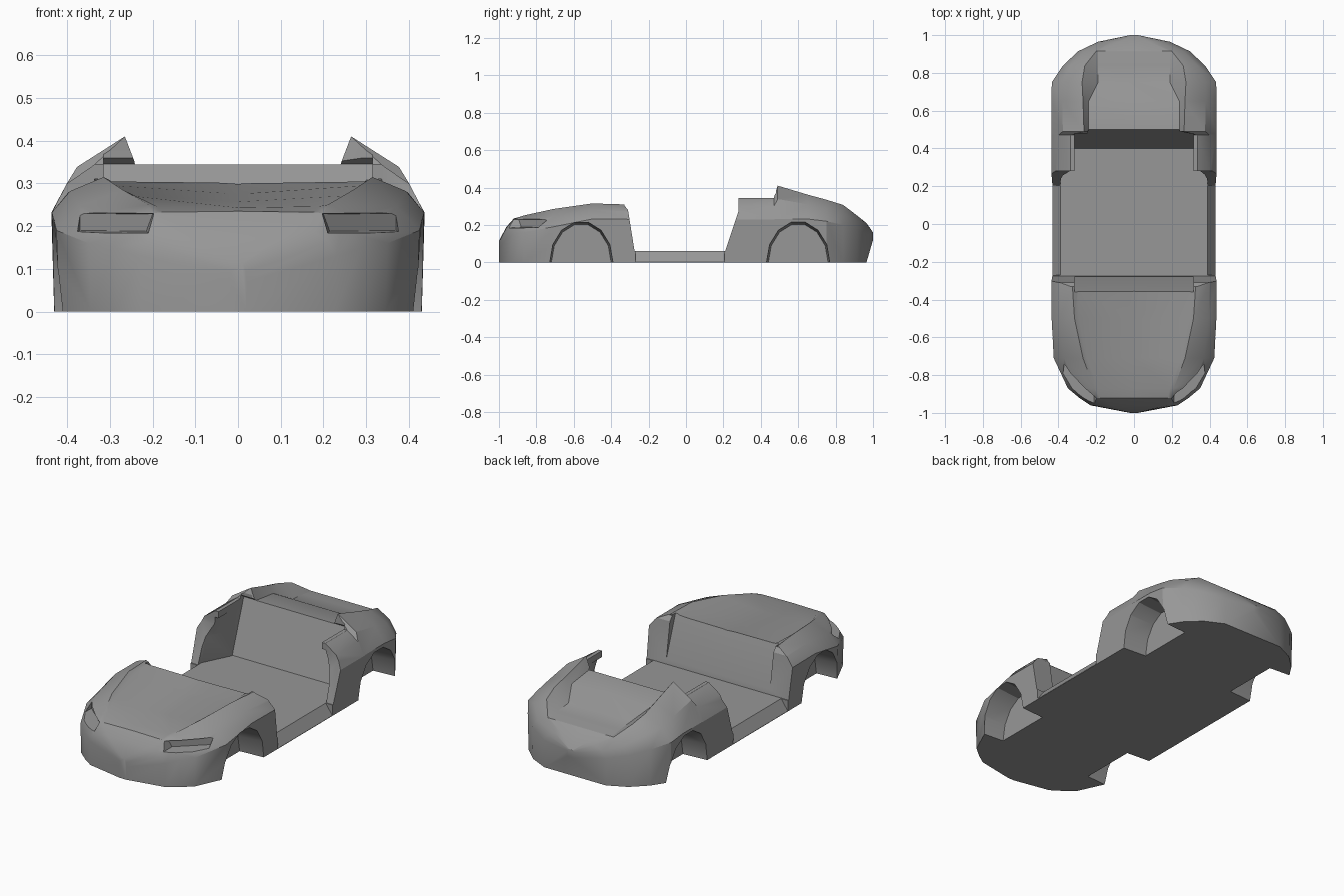
import bpy, bmesh
from math import cos, sin, pi

cube = bpy.data.objects.get("Cube")
if cube:
    bpy.data.objects.remove(cube, do_unlink=True)

grey = (0.31, 0.31, 0.31, 1)
paint = bpy.data.materials.new("body grey")
paint.use_nodes = True
paint.diffuse_color = grey
paint.node_tree.nodes["Principled BSDF"].inputs["Base Color"].default_value = grey


def loft(name, rings):
    """Closed solid skinned through rings with equal point counts."""
    bm = bmesh.new()
    loops = [[bm.verts.new(point) for point in ring] for ring in rings]
    count = len(loops[0])
    for first, second in zip(loops, loops[1:]):
        for i in range(count):
            j = (i + 1) % count
            bm.faces.new((first[i], first[j], second[j], second[i]))
    bm.faces.new(loops[0])
    bm.faces.new(loops[-1])
    bmesh.ops.recalc_face_normals(bm, faces=bm.faces)
    mesh = bpy.data.meshes.new(name)
    bm.to_mesh(mesh)
    bm.free()
    mesh.materials.append(paint)
    obj = bpy.data.objects.new(name, mesh)
    bpy.context.collection.objects.link(obj)
    return obj


def cut(target, cutter):
    """Subtract a cutter from the target and throw the cutter away."""
    modifier = target.modifiers.new("cut", 'BOOLEAN')
    modifier.operation = 'DIFFERENCE'
    modifier.solver = 'EXACT'
    modifier.object = cutter
    graph = bpy.context.evaluated_depsgraph_get()
    mesh = bpy.data.meshes.new_from_object(target.evaluated_get(graph))
    target.modifiers.clear()
    target.data = mesh
    bpy.data.objects.remove(cutter, do_unlink=True)


def cross_prism(name, profile, half_width):
    """Prism across the car from a side profile of (y, z) points."""
    return loft(name, [[(x, y, z) for y, z in profile] for x in (-half_width, half_width)])


def section(y, waist, waist_z, ridge, ridge_z, inner, centre_z):
    """Symmetric cross-section; the shoulder and inner height follow from the rest."""
    shoulder = waist + (ridge - waist) * 0.35
    shoulder_z = waist_z + (ridge_z - waist_z) * 0.6
    # The bonnet is gently dished, the rear deck is flat between its fins
    inner_z = (ridge_z + centre_z) / 2 if y < 0 else centre_z
    base_z = 0.12 if y == 1 else 0
    half = [(waist * 0.985, base_z), (waist, waist_z), (shoulder, shoulder_z),
            (ridge, ridge_z), (inner, inner_z)]
    left = [(x, y, z) for x, z in half]
    right = [(-x, y, z) for x, z in reversed(half)]
    return left + [(0, y, centre_z)] + right


# Body: y, waist x, waist z, ridge x, ridge z, inner x, centre z
nose = [
    (-1, .02, .07, .015, .11, .01, .115),
    (-.96, .23, .13, .18, .185, .12, .19),
    (-.92, .29, .15, .2, .23, .18, .235),
    (-.87, .35, .16, .21, .25, .19, .243),
    (-.71, .425, .19, .27, .285, .25, .257),
    (-.5, .436, .232, .315, .315, .29, .275),
    (-.27, .437, .23, .33, .308, .3, .313),
]
pillars = [(y, .437, .23, .335, .345, .24, .345) for y in (.2, .47)]
tail = [
    (.49, .437, .232, .265, .41, .24, .345),
    (.65, .437, .232, .27, .362, .24, .325),
    (.75, .435, .22, .275, .335, .19, .27),
    (.84, .375, .2, .26, .307, .19, .262),
    (.915, .295, .175, .2, .25, .19, .25),
    (.965, .19, .15, .12, .205, .08, .21),
    (1, .02, .15, .015, .16, .01, .16),
]
body = loft("car_body", [section(*row) for row in nose + pillars + tail])

# Cockpit: full-width door opening, then the cabin between the pillars
cut(body, cross_prism("door_opening", [
    (-.275, .06), (.21, .06), (.28, .27), (.28, .6), (-.34, .6), (-.33, .305), (-.31, .28)], .6))
cut(body, cross_prism("cabin", [
    (-.27, .06), (.4, .06), (.5, .345), (.48, .36), (.48, .6), (-.44, .6), (-.36, .31)], .315))
# Hollow behind the pillars, narrowing upwards and rearwards
cut(body, loft("pillar_hollow", [
    [(-wide, .15, z), (wide, .15, z), (wide, .24, z), (.31, .4, z), (-.31, .4, z), (-wide, .24, z)]
    for wide, z in ((.39, .06), (.385, .2), (.345, .31))]))


def arch_ring(x, centre, scale):
    """Open-bottomed wheel arch outline at one depth."""
    angles = [pi * i / 7 for i in range(8)]
    arc = [(x, centre + .17 * scale * cos(a), .22 * scale * sin(a)) for a in angles]
    return [(x, arc[0][1], -.05)] + arc + [(x, arc[-1][1], -.05)]


def lamp_ring(side, corners, depth):
    """Headlight outline on a plane swept back along the nose corner."""
    return [(side * x, x * .88 - depth, z) for x, z in corners]


lens = [(.215, .188), (.37, .19), (.37, .23), (.2, .228)]
rim = [(.205, .18), (.385, .183), (.385, .242), (.185, .236)]
sill = [(.432, 0), (.39, .06), (.39, .08), (.5, .08), (.5, 0)]

for side in (1, -1):
    # Wheel wells, tapering inwards
    for centre in (-.56, .6):
        cut(body, loft("wheel_well", [arch_ring(side * .46, centre, 1.01),
                                      arch_ring(side * .29, centre, .94)]))
    # Sloping sill sides under the doors
    cut(body, loft("sill_slope", [[(side * x, y, z) for x, z in sill] for y in (-.27, .205)]))
    # Headlight recesses with a set-back lens face
    cut(body, loft("headlight_recess", [lamp_ring(side, lens, 1.07), lamp_ring(side, rim, 1.2)]))

# Smooth panels, crisp edges
bpy.ops.object.select_all(action='DESELECT')
body.select_set(True)
bpy.context.view_layer.objects.active = body
bpy.ops.object.shade_smooth_by_angle(angle=0.5)
